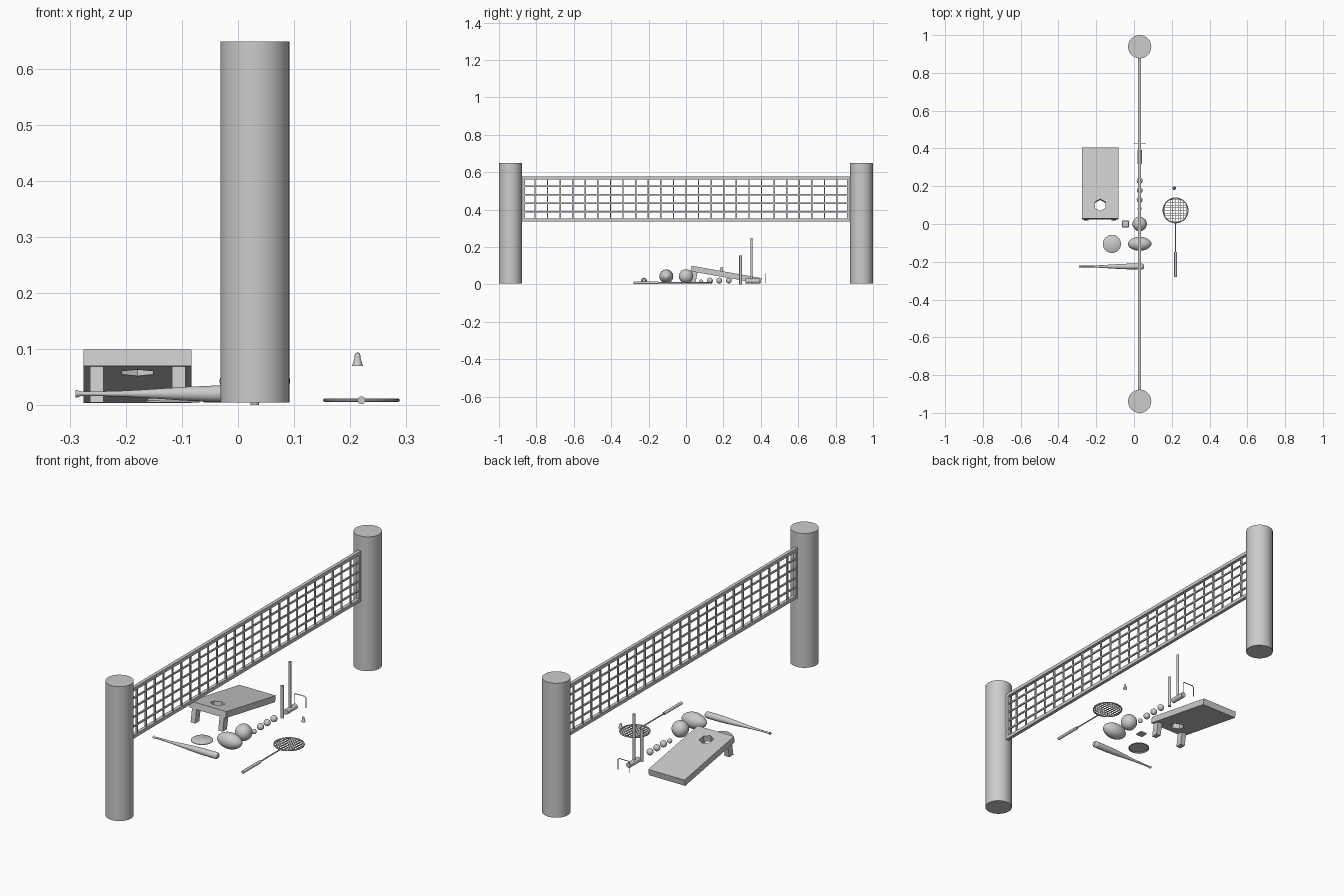
import bpy, bmesh
from math import pi, sin, cos, radians
from mathutils import Vector, Matrix

if "Cube" in bpy.data.objects:
    bpy.data.objects.remove(bpy.data.objects["Cube"])

NET_X = 0.03


def finish(name, bm, smooth=False):
    bmesh.ops.recalc_face_normals(bm, faces=bm.faces)
    me = bpy.data.meshes.new(name)
    bm.to_mesh(me)
    bm.free()
    ob = bpy.data.objects.new(name, me)
    bpy.context.collection.objects.link(ob)
    if smooth:
        bpy.ops.object.select_all(action='DESELECT')
        bpy.context.view_layer.objects.active = ob
        ob.select_set(True)
        bpy.ops.object.shade_smooth_by_angle(angle=radians(40))
    return ob


def add_box(bm, c, s):
    bmesh.ops.create_cube(bm, size=1, matrix=Matrix.Translation(c) @ Matrix.Diagonal((*s, 1)))


def lathe(name, profile, loc, axis='Z', n=32):
    """Revolve (radius, height) points, then point the axis along X, Y or Z."""
    bm = bmesh.new()
    vs = [bm.verts.new((r, 0, h)) for r, h in profile]
    es = [bm.edges.new(p) for p in zip(vs, vs[1:])]
    bmesh.ops.spin(bm, geom=vs + es, cent=(0, 0, 0), axis=(0, 0, 1), angle=2 * pi,
                   steps=n, use_duplicate=False)
    bmesh.ops.remove_doubles(bm, verts=bm.verts, dist=1e-5)
    rot = {'X': Matrix.Rotation(pi / 2, 4, 'Y'), 'Y': Matrix.Rotation(-pi / 2, 4, 'X'),
           'Z': Matrix.Identity(4)}[axis]
    bm.transform(Matrix.Translation(loc) @ rot)
    return finish(name, bm, True)


def rod(name, loc, r, h0, h1, axis='Z', n=32):
    return lathe(name, [(0, h0), (r, h0), (r, h1), (0, h1)], loc, axis, n)


def ball(name, loc, r, scale=(1, 1, 1), n=32):
    bm = bmesh.new()
    bmesh.ops.create_uvsphere(bm, u_segments=n, v_segments=n // 2, radius=r,
                              matrix=Matrix.Translation(loc) @ Matrix.Diagonal((*scale, 1)))
    return finish(name, bm, True)


# Net posts
for side, y in (("front", -0.9385), ("back", 0.9385)):
    rod("net_post_" + side, (NET_X, y, 0), 0.0615, 0.005, 0.648, n=48)

# Net border and strands
bm = bmesh.new()
Y, Z0, Z1 = 0.875, 0.336, 0.578
for z in (Z0 + 0.008, Z1 - 0.008):
    add_box(bm, (NET_X, 0, z), (0.016, 2 * Y, 0.016))
for y in (-Y + 0.006, Y - 0.006):
    add_box(bm, (NET_X, y, (Z0 + Z1) / 2), (0.016, 0.014, Z1 - Z0))
finish("net_border", bm)
bm = bmesh.new()
for i in range(1, 26):
    add_box(bm, (NET_X, -Y + 2 * Y * i / 26, (Z0 + Z1) / 2), (0.007, 0.007, Z1 - Z0 - 0.01))
for i in range(1, 5):
    add_box(bm, (NET_X, 0, Z0 + 0.008 + (Z1 - Z0 - 0.016) * i / 5), (0.007, 2 * Y - 0.01, 0.007))
finish("net_strands", bm)

# Bean bag toss board, tilted, with a cut hole
tilt = Matrix.Translation((-0.179, 0.2145, 0.052)) @ Matrix.Rotation(radians(-10), 4, 'X')
bm = bmesh.new()
add_box(bm, (0, 0, 0), (0.192, 0.38, 0.03))
bm.transform(tilt)
board = finish("toss_board", bm)
bm = bmesh.new()
bmesh.ops.create_cone(bm, cap_ends=True, segments=6, radius1=0.032, radius2=0.032, depth=0.1,
                      matrix=tilt @ Matrix.Translation((0, -0.118, 0)) @ Matrix.Rotation(0, 4, 'Z'))
cutter = finish("hole_cutter", bm)
cutter.hide_render = True
mod = board.modifiers.new("hole", 'BOOLEAN')
mod.object = cutter
mod.solver = 'EXACT'
bpy.context.view_layer.objects.active = board
bpy.ops.object.modifier_apply(modifier="hole")
bpy.data.objects.remove(cutter)

# Board legs with angled feet
bm = bmesh.new()
for x in (-0.073, 0.073):
    add_box(bm, (x, -0.169, -0.045), (0.024, 0.032, 0.065))
bm.transform(tilt)
for v in bm.verts:
    if v.co.z < 0.03:
        v.co.z = 0.005
finish("board_legs", bm)

# Bean bag
bm = bmesh.new()
add_box(bm, (-0.045, 0, 0.009), (0.036, 0.036, 0.008))
bmesh.ops.bevel(bm, geom=bm.edges[:], offset=0.003, segments=2, affect='EDGES', profile=0.5)
finish("bean_bag", bm, True)

# Balls
ball("large_ball", (NET_X, 0, 0.043), 0.038)
lathe("oval_ball", [(0.037 * sin(pi * i / 20) ** 1.15 if 0 < i < 20 else 0, -0.063 * cos(pi * i / 20))
                    for i in range(21)], (NET_X, -0.105, 0.043), 'X')
for i, (y, r) in enumerate(((0.08, 0.011), (0.128, 0.0155), (0.178, 0.0155), (0.229, 0.0155))):
    ball(f"lawn_ball_{i + 1}", (NET_X, y, 0.005 + r), r, n=24)

# Flying disc
lathe("flying_disc", [(0, 0.009), (0.043, 0.009), (0.045, 0.005), (0.048, 0.005), (0.048, 0.008),
                      (0.043, 0.012), (0, 0.012)], (-0.117, -0.105, 0), n=40)

# Bat
lathe("bat", [(0, -0.29), (0.0065, -0.29), (0.0065, -0.287), (0.0042, -0.28), (0.004, -0.25),
              (0.0055, -0.2), (0.0085, -0.15), (0.0125, -0.09), (0.015, -0.03), (0.0155, 0.035),
              (0.0145, 0.047), (0.009, 0.053), (0, 0.054)], (0, -0.225, 0.0205), 'X')

# Racket: rim, strings, shaft and grip
RX, RY, RZ, RR = 0.22, 0.072, 0.009, 0.0655
lathe("racket_rim", [(RR + 0.003 * cos(2 * pi * i / 8), 0.003 * sin(2 * pi * i / 8))
                     for i in range(9)], (RX, RY, RZ), n=48)
bm = bmesh.new()
for i in range(-4, 5):
    d = i * 0.0142
    ln = 2 * (RR * RR - d * d) ** 0.5
    add_box(bm, (RX + d, RY, RZ), (0.0024, ln, 0.0024))
    add_box(bm, (RX, RY + d, RZ), (ln, 0.0024, 0.0024))
finish("racket_strings", bm)
rod("racket_shaft", (RX, 0, RZ), 0.003, -0.15, 0.007, 'Y', 16)
rod("racket_grip", (RX, 0, RZ), 0.007, -0.28, -0.147, 'Y', 20)

# Shuttlecock: skirt and cork
SH = (0.213, 0.19, 0)
lathe("shuttle_skirt", [(0.0045, 0.087), (0.0095, 0.07), (0.0085, 0.07), (0.0035, 0.087)], SH, n=16)
lathe("shuttle_cork", [(0, 0.084), (0.0052, 0.084), (0.0052, 0.089), (0.0035, 0.093), (0, 0.0945)], SH, n=16)

# Croquet stake and mallet
rod("stake", (NET_X, 0.292, 0), 0.0075, 0, 0.155, n=20)
rod("mallet_handle", (NET_X, 0.35, 0), 0.006, 0.015, 0.248, n=20)
rod("mallet_head", (NET_X, 0, 0.018), 0.0125, 0.317, 0.392, 'Y', 24)

# Wicket
cu = bpy.data.curves.new("wicket", 'CURVE')
cu.dimensions = '3D'
cu.bevel_depth = 0.002
cu.bevel_resolution = 2
cu.use_fill_caps = True
pts = [(-0.031, 0.005), (-0.031, 0.052), (-0.024, 0.058), (0.024, 0.058), (0.031, 0.052), (0.031, 0.005)]
sp = cu.splines.new('POLY')
sp.points.add(len(pts) - 1)
for p, (x, z) in zip(sp.points, pts):
    p.co = (NET_X + x, 0.427, z, 1)
bpy.context.collection.objects.link(bpy.data.objects.new("wicket", cu))
